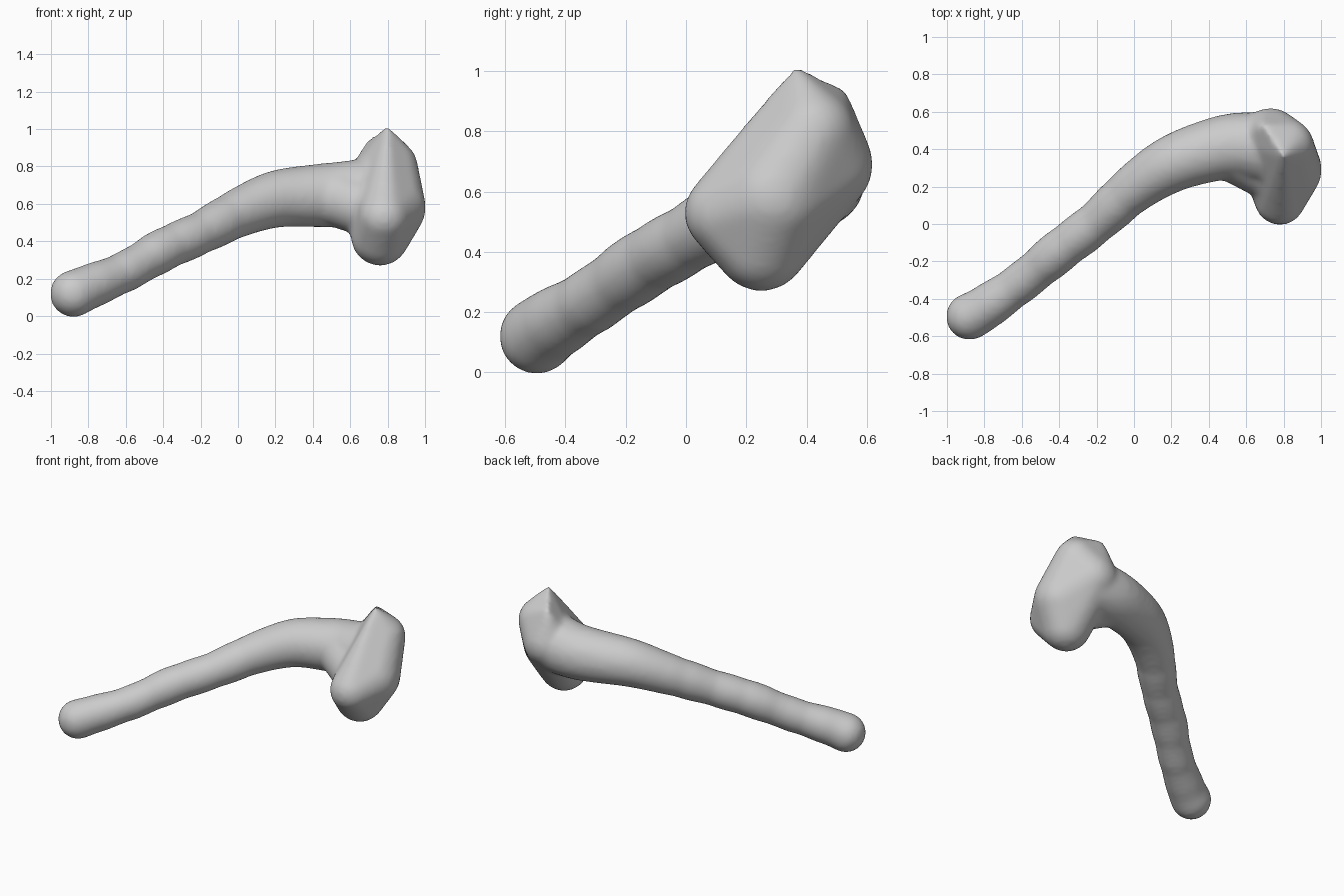
import bpy
import bmesh
import math
from mathutils import Vector

if "Cube" in bpy.data.objects:
    bpy.data.objects.remove(bpy.data.objects["Cube"])

# Directions of a unit ball, shared by every lump
ball = bmesh.new()
bmesh.ops.create_icosphere(ball, subdivisions=3, radius=1)
directions = [v.co.copy() for v in ball.verts]
ball.free()

bm = bmesh.new()


def wrap(balls, points=()):
    """Add the convex skin around some balls (x, y, z, radius) and sharp points."""
    part = bmesh.new()
    for x, y, z, r in balls:
        for d in directions:
            part.verts.new(Vector((x, y, z)) + d * r)
    for p in points:
        part.verts.new(p)
    bmesh.ops.convex_hull(part, input=list(part.verts))
    inner = [v for v in part.verts if not v.link_faces]
    bmesh.ops.delete(part, geom=inner, context="VERTS")
    piece = bpy.data.meshes.new("piece")
    part.to_mesh(piece)
    part.free()
    bm.from_mesh(piece)
    bpy.data.meshes.remove(piece)


# Handle: a gently bent, slightly knobbly shaft thickening towards the head
path = [(-.88, -.495, .12, .127), (-.8, -.45, .155, .12), (-.6, -.31, .24, .109),
        (-.4, -.145, .355, .116), (-.2, .01, .445, .116), (0, .19, .55, .131),
        (.2, .32, .625, .153), (.4, .39, .643, .168), (.56, .42, .65, .178),
        (.74, .4, .66, .19)]
last = len(path) - 1
shaft = []
for i in range(last):
    p0, p1, p2, p3 = [Vector(path[min(max(i + k, 0), last)]) for k in (-1, 0, 1, 2)]
    for step in range(4):
        t = step / 4
        p = (p1 + (p2 - p0) * (t / 2)
             + (p0 * 2 - p1 * 5 + p2 * 4 - p3) * (t * t / 2)
             + (p1 * 3 - p0 - p2 * 3 + p3) * (t ** 3 / 2))
        knob = .003 * math.sin(p.x * 40) if -.8 < p.x < 0 else 0
        shaft.append((p.x, p.y, p.z, p.w + knob))
for a, b in zip(shaft, shaft[1:]):
    wrap((a, b))

# Head: a heavy slanted lump with a small ridge on top
wrap([(.78, .13, .53, .137), (.76, .25, .425, .157), (.73, .46, .69, .162),
      (.83, .29, .58, .176), (.82, .42, .8, .142)],
     [(.8, .36, 1.02), (.69, .53, .94)])

# Web where the shaft flows into the head
wrap([(.5, .4, .645, .16), (.73, .27, .56, .15)])

mesh = bpy.data.meshes.new("club")
bm.to_mesh(mesh)
bm.free()
club = bpy.data.objects.new("club", mesh)
bpy.context.collection.objects.link(club)

# Plain material
grey = bpy.data.materials.new("plain grey")
grey.use_nodes = True
colour = (.6, .6, .6, 1)
grey.diffuse_color = colour
grey.node_tree.nodes["Principled BSDF"].inputs["Base Color"].default_value = colour
mesh.materials.append(grey)

# Fuse the parts into one soft skin
remesh = club.modifiers.new("fuse", "REMESH")
remesh.mode = "VOXEL"
remesh.voxel_size = .016
remesh.use_smooth_shade = True
soften = club.modifiers.new("soften", "SMOOTH")
soften.factor = .5
soften.iterations = 14
